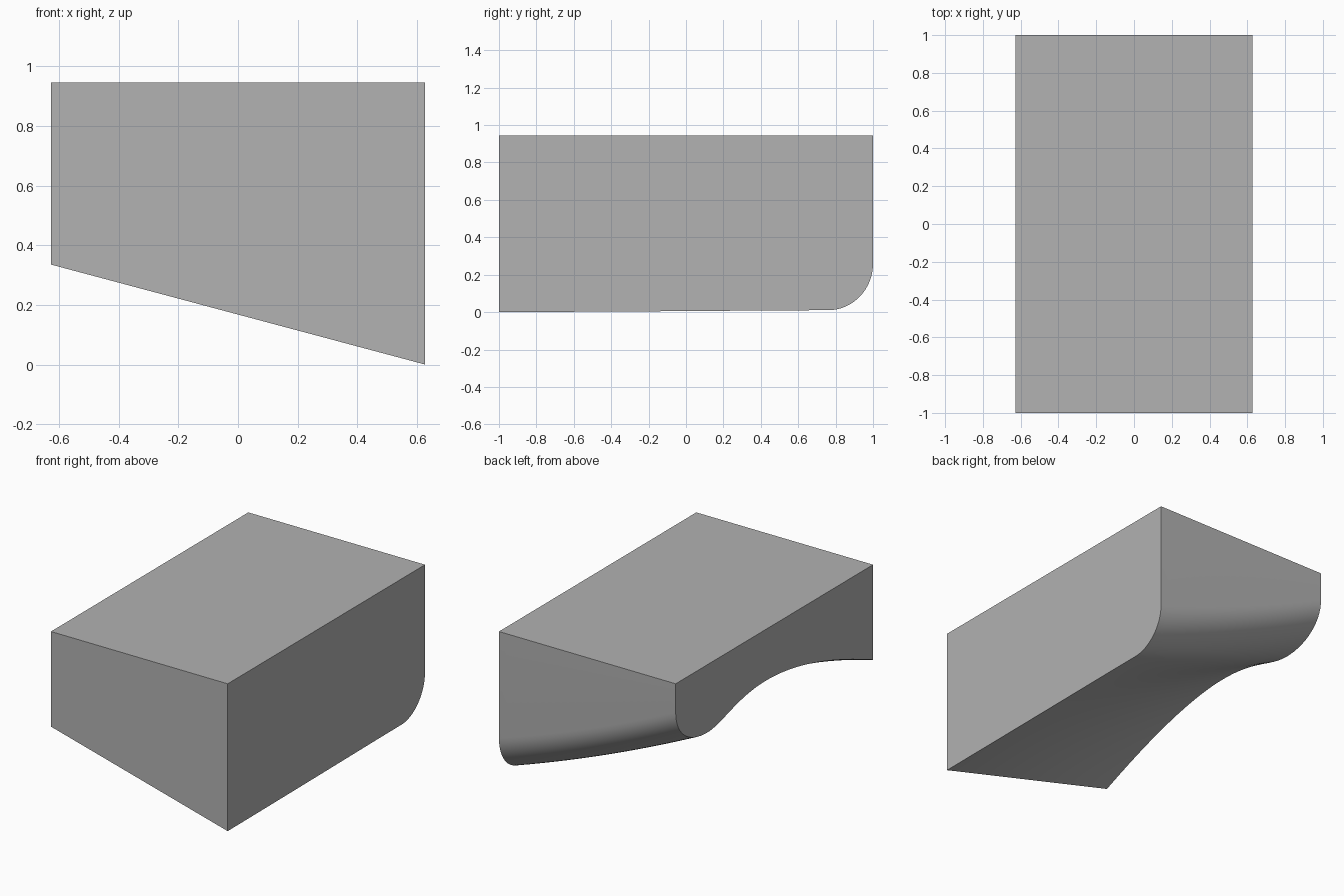
import bpy, bmesh, math
from mathutils import Vector
from mathutils.geometry import interpolate_bezier

cube = bpy.data.objects.get("Cube")
if cube:
    bpy.data.objects.remove(cube, do_unlink=True)

HALF_X, TOP, COLS = 0.627, 0.945, 24


def profile(arch, lip):
    """Underside curve in the y-z plane: a long arch, then a rounded rear lip."""
    curve = []
    for points, count in ((arch, 33), (lip, 17)):
        ctrl = [Vector((0, y, z)) for y, z in points]
        part = interpolate_bezier(*ctrl, count)
        curve += part[1:] if curve else part
    return curve


# underside edges on the two long sides
low_edge = profile([(-1, 0), (0.2, 0.005), (0.4, 0.01), (0.76, 0.01)],
                   [(0.76, 0.01), (0.89, 0.01), (1, 0.12), (1, 0.26)])
arched_edge = profile([(-1, 0.335), (0.2, 0.84), (0.4, 0.51), (0.68, 0.51)],
                      [(0.68, 0.51), (0.86, 0.51), (1, 0.61), (1, 0.76)])

# twisted underside between the edges, sagging slightly toward the rear
bm = bmesh.new()
rows = []
for low, high in zip(low_edge, arched_edge):
    row = []
    for i in range(COLS + 1):
        t = i / COLS
        p = low.lerp(high, t)
        sag = 0.05 * (p.y + 1) * t * (1 - t)
        row.append(bm.verts.new((HALF_X * (1 - 2 * t), p.y, max(0, p.z - sag))))
    rows.append(row)
for a, b in zip(rows, rows[1:]):
    for i in range(COLS):
        bm.faces.new((a[i], a[i + 1], b[i + 1], b[i])).smooth = True

# vertical walls raised from the outline, closed by a flat top
rim = [e for e in bm.edges if e.is_boundary]
raised = bmesh.ops.extrude_edge_only(bm, edges=rim)["geom"]
for v in raised:
    if isinstance(v, bmesh.types.BMVert):
        v.co.z = TOP
bmesh.ops.contextual_create(bm, geom=[e for e in raised if isinstance(e, bmesh.types.BMEdge) and e.is_boundary])
bmesh.ops.recalc_face_normals(bm, faces=bm.faces)

mesh = bpy.data.meshes.new("carved_block")
bm.to_mesh(mesh)
bm.free()
block = bpy.data.objects.new("carved_block", mesh)
bpy.context.collection.objects.link(block)

# material
grey = bpy.data.materials.new("plain_grey")
grey.use_nodes = True
color = (0.445, 0.445, 0.445, 1)
grey.diffuse_color = color
grey.node_tree.nodes["Principled BSDF"].inputs["Base Color"].default_value = color
mesh.materials.append(grey)

bpy.context.view_layer.objects.active = block
block.select_set(True)
bpy.ops.object.shade_smooth_by_angle(angle=math.radians(30))
